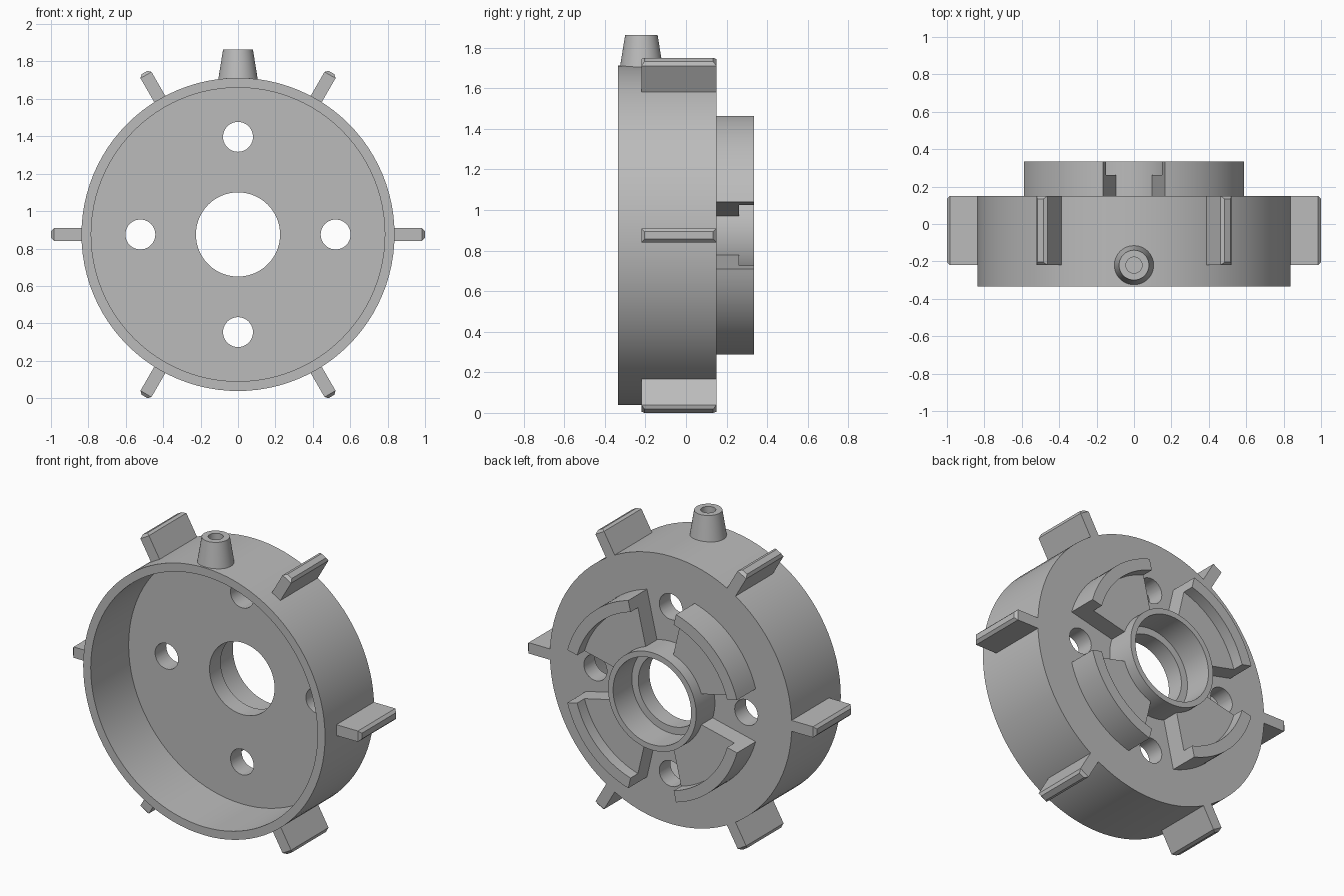
import bpy, bmesh
from math import sin, cos, pi, radians, atan2, hypot
from mathutils import Matrix, Vector

if "Cube" in bpy.data.objects:
    bpy.data.objects.remove(bpy.data.objects["Cube"], do_unlink=True)

CENTRE = Vector((0, 0, 0.875))
BACK, PLATE, FRONT, FLOOR = 0.335, 0.15, -0.335, 0.04

grey = bpy.data.materials.new("plain_grey")
grey.use_nodes = True
colour = (0.5, 0.5, 0.5, 1)
grey.diffuse_color = colour
grey.node_tree.nodes["Principled BSDF"].inputs["Base Color"].default_value = colour


def finish(name, bm, turn=0.0):
    """Make an object from bm, turned about the drum axis and lifted to its centre."""
    bmesh.ops.recalc_face_normals(bm, faces=bm.faces)
    bm.transform(Matrix.Translation(CENTRE) @ Matrix.Rotation(turn, 4, 'Y'))
    mesh = bpy.data.meshes.new(name)
    bm.to_mesh(mesh)
    bm.free()
    mesh.materials.append(grey)
    ob = bpy.data.objects.new(name, mesh)
    bpy.context.collection.objects.link(ob)
    return ob


def smooth(ob):
    bpy.ops.object.select_all(action='DESELECT')
    ob.select_set(True)
    bpy.context.view_layer.objects.active = ob
    bpy.ops.object.shade_smooth_by_angle(angle=radians(30))


def lathe(name, points, axis, centre=(0, 0, 0), steps=96):
    """Spin a closed section about an axis."""
    bm = bmesh.new()
    verts = [bm.verts.new(p) for p in points]
    edges = [bm.edges.new((verts[i - 1], v)) for i, v in enumerate(verts)]
    bmesh.ops.spin(bm, geom=verts + edges, cent=centre, axis=axis,
                   angle=2 * pi, steps=steps, use_merge=True)
    bmesh.ops.remove_doubles(bm, verts=bm.verts, dist=1e-5)
    return finish(name, bm)


def prism(name, outline, y0, y1, turn=0.0):
    """Extrude an (x, z) outline along y."""
    bm = bmesh.new()
    face = bm.faces.new([bm.verts.new((x, y0, z)) for x, z in outline])
    new = bmesh.ops.extrude_face_region(bm, geom=[face])["geom"]
    bmesh.ops.translate(bm, vec=(0, y1 - y0, 0),
                        verts=[v for v in new if isinstance(v, bmesh.types.BMVert)])
    return finish(name, bm, turn)


def arc(r, a0, a1, steps=20):
    return [(r * cos(a0 + (a1 - a0) * i / steps), r * sin(a0 + (a1 - a0) * i / steps))
            for i in range(steps + 1)]


# Drum: cup wall, floor plate and bearing hub in one section
section = [(0.225, FLOOR), (0.785, FLOOR), (0.785, FRONT), (0.837, FRONT),
           (0.837, PLATE), (0.305, PLATE), (0.305, BACK), (0.27, BACK),
           (0.27, PLATE), (0.225, PLATE)]
drum = lathe("drum", [(r, y, 0) for r, y in section], (0, 1, 0))

# Four bolt holes through the floor plate
for i in range(4):
    a = i * pi / 2
    hole = [(0.522 * cos(a) + x, 0.522 * sin(a) + z) for x, z in arc(0.08, 0, 2 * pi, 40)[:-1]]
    cutter = prism("hole_cutter", hole, -0.1, 0.3)
    cutter.hide_render = True
    cut = drum.modifiers.new("bolt_hole", 'BOOLEAN')
    cut.operation, cut.solver, cut.object = 'DIFFERENCE', 'EXACT', cutter
    bpy.context.view_layer.objects.active = drum
    bpy.ops.object.modifier_apply(modifier=cut.name)
    bpy.data.objects.remove(cutter, do_unlink=True)
smooth(drum)

# Raised quarter pads, each with a taller curved lip
R_OUT, R_LIP, R_HUB = 0.61, 0.54, 0.29


def edge_angle(r):
    """Angle of the pad side at radius r; the side leans slightly off radial."""
    t = (r - 0.305) / (R_OUT - 0.305)
    return atan2(0.096 + 0.069 * t, 0.29 + 0.297 * t)


def sector(r_in, r_out):
    a, b = edge_angle(r_out), edge_angle(r_in)
    return arc(r_out, a, pi / 2 - a) + arc(r_in, pi / 2 - b, b)


for i in range(4):
    smooth(prism(f"pad_{i + 1}", sector(R_HUB, R_OUT), PLATE - 0.02, 0.262, i * pi / 2))
    smooth(prism(f"pad_lip_{i + 1}", sector(R_LIP, R_OUT), PLATE - 0.02, BACK, i * pi / 2))

# Six outer fins with a chamfered tip
for i in range(6):
    bm = bmesh.new()
    x0, x1, y0, y1, half = 0.81, 1.0, -0.22, PLATE, 0.034
    bmesh.ops.create_cube(bm, size=1)
    bmesh.ops.scale(bm, vec=(x1 - x0, y1 - y0, 2 * half), verts=bm.verts)
    bmesh.ops.translate(bm, vec=((x0 + x1) / 2, (y0 + y1) / 2, 0), verts=bm.verts)
    tip = [e for e in bm.edges if all(v.co.x > 0.99 for v in e.verts)]
    bmesh.ops.bevel(bm, geom=tip, offset=0.016, segments=1, affect='EDGES')
    finish(f"fin_{i + 1}", bm, i * pi / 3)

# Tapered nozzle on top with a blind bore
nozzle = [(0.043, 0.86), (0.043, 0.988), (0.08, 0.988), (0.107, 0.82), (0.0, 0.82), (0.0, 0.86)]
smooth(lathe("nozzle", [(r, -0.22, z) for r, z in nozzle], (0, 0, 1), (0, -0.22, 0), 48))
